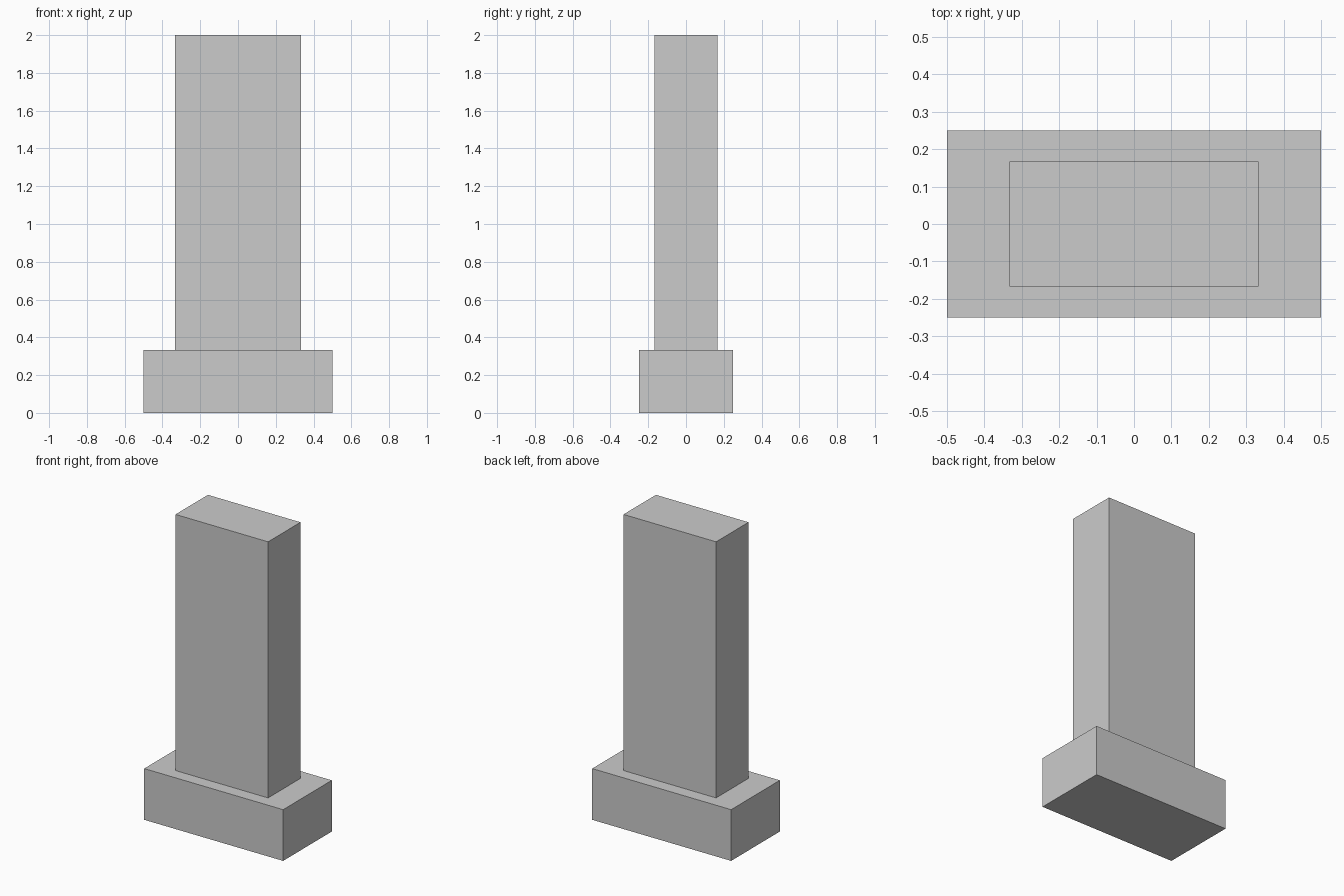
import bpy

if "Cube" in bpy.data.objects:
    bpy.data.objects.remove(bpy.data.objects["Cube"])


def box(name, width, depth, z_bottom, z_top):
    """Add a box centred on x and y, spanning the given heights."""
    bpy.ops.mesh.primitive_cube_add(size=1, location=(0, 0, (z_bottom + z_top) / 2))
    obj = bpy.context.object
    obj.name = name
    obj.scale = (width, depth, z_top - z_bottom)
    bpy.ops.object.transform_apply(location=False, rotation=False, scale=True)
    return obj


UNIT = 1 / 3

# Wide foot block
box("base", 3 * UNIT, 1.5 * UNIT, 0, UNIT)

# Tall slab standing on the base
box("upright_slab", 2 * UNIT, UNIT, UNIT, 6 * UNIT)
